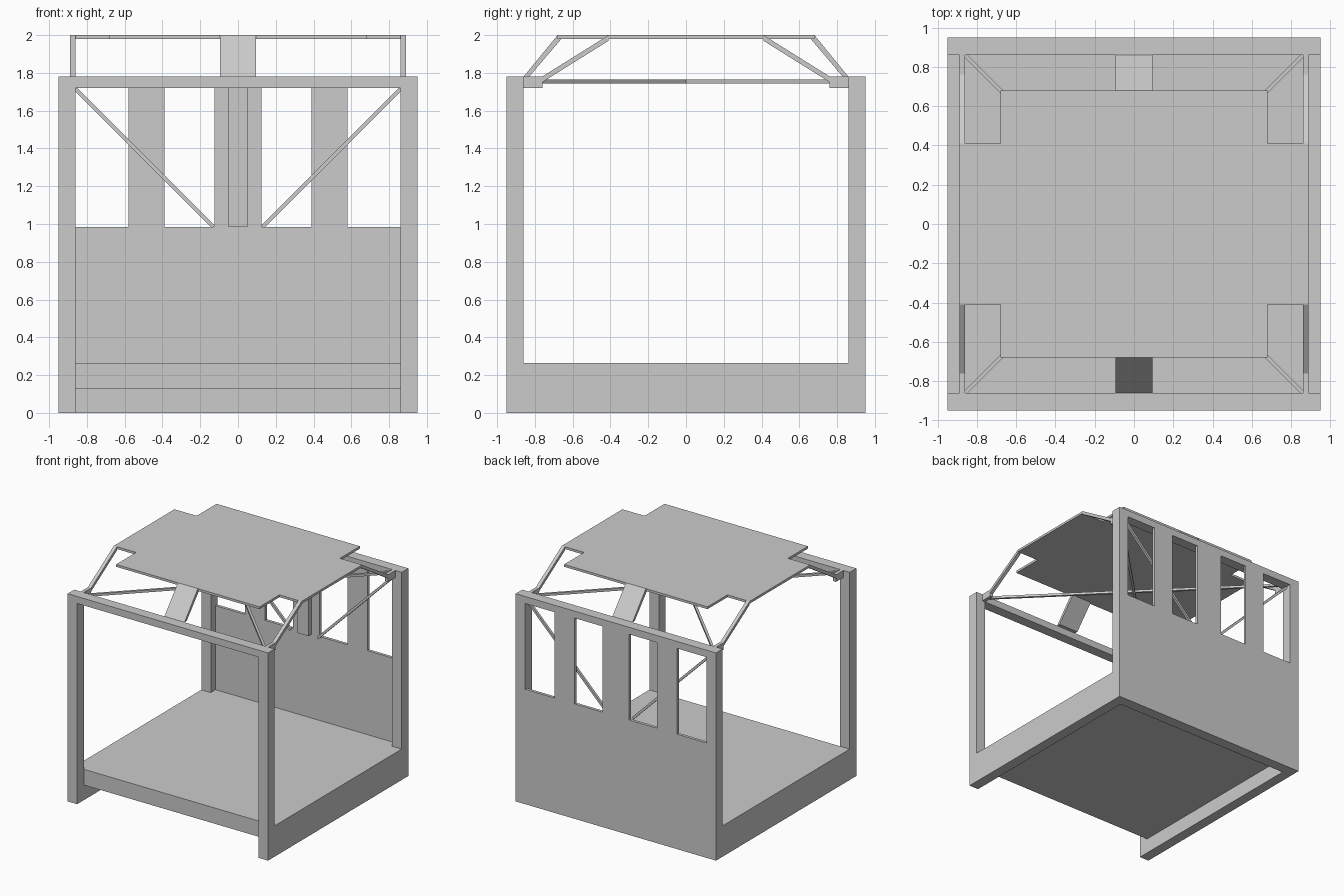
import bpy
from mathutils import Vector

cube = bpy.data.objects.get("Cube")
if cube:
    bpy.data.objects.remove(cube, do_unlink=True)

GREY = (0.6, 0.6, 0.6, 1.0)
mat = bpy.data.materials.new("plain grey")
mat.use_nodes = True
mat.diffuse_color = GREY
mat.node_tree.nodes["Principled BSDF"].inputs["Base Color"].default_value = GREY

OUT, INN = 0.95, 0.86      # outer and inner faces of the frame
EDGE = 0.89                # outer edge of roof wings and brackets
TOP, BEAM = 1.78, 1.72     # top and underside of the upper beams
SILL, DECK, UNDER = 0.985, 0.265, 0.13
WALL = 0.925               # inner face of the thin back wall


def prism(name, outline, depth):
    """Extrude a closed outline of 3D points along a depth vector."""
    n = len(outline)
    near = [Vector(p) for p in outline]
    far = [p + Vector(depth) for p in near]
    faces = [tuple(range(n)), tuple(range(2 * n - 1, n - 1, -1))]
    faces += [((i + 1) % n, i, n + i, n + (i + 1) % n) for i in range(n)]
    mesh = bpy.data.meshes.new(name)
    mesh.from_pydata(near + far, [], faces)
    mesh.materials.append(mat)
    # Make every normal point outward
    import bmesh
    bm = bmesh.new()
    bm.from_mesh(mesh)
    bmesh.ops.recalc_face_normals(bm, faces=bm.faces)
    bm.to_mesh(mesh)
    bm.free()
    obj = bpy.data.objects.new(name, mesh)
    bpy.context.collection.objects.link(obj)
    return obj


def box(name, x, y, z):
    """Box from three (start, end) ranges."""
    base = [(x[0], y[0], z[0]), (x[1], y[0], z[0]),
            (x[1], y[1], z[0]), (x[0], y[1], z[0])]
    return prism(name, base, (0, 0, z[1] - z[0]))


def rod(name, a, b, side, size=0.02):
    """Square rod from a to b; side fixes the cross-section direction."""
    a, b = Vector(a), Vector(b)
    u = Vector(side).normalized() * size / 2
    v = (b - a).cross(u).normalized() * size / 2
    return prism(name, [a + u + v, a - u + v, a - u - v, a + u - v], b - a)


def span(s, lo, hi):
    """Range mirrored to side s."""
    return tuple(sorted((s * lo, s * hi)))


# Base: floor slab between side rails and a rear sill beam
box("floor", (-INN, INN), (-INN, INN), (UNDER, DECK))
box("rear_sill_beam", (-INN, INN), (INN, WALL), (0, DECK))
box("rear_sill_lip", (-INN, INN), (INN - 0.005, INN), (0, UNDER))

# Corner posts, rails and upper beams
for s, side in ((1, "left"), (-1, "right")):
    box(f"{side}_rail", span(s, INN, OUT), (-INN, INN), (0, DECK))
    for t, end in ((1, "back"), (-1, "front")):
        box(f"{end}_{side}_post", span(s, INN, OUT), span(t, INN, OUT), (0, BEAM))
for t, end in ((1, "back"), (-1, "front")):
    box(f"{end}_beam", (-OUT, OUT), span(t, INN, OUT), (BEAM, TOP))

# Thin back wall with window pillars
box("back_wall", (-INN, INN), (WALL, OUT), (0, SILL))
box("middle_pillar", (-0.125, 0.125), (WALL, OUT), (SILL, BEAM))
box("middle_post", (-0.05, 0.05), (INN + 0.02, WALL), (DECK + 0.72, BEAM))
for s, side in ((1, "left"), (-1, "right")):
    box(f"{side}_pillar", span(s, 0.39, 0.58), (WALL, OUT), (SILL, BEAM))
    rod(f"{side}_wall_brace", (s * INN, 0.9, 1.715), (s * 0.13, 0.9, SILL), (0, 1, 0))

# Raised roof plate with side wings
quarter = [(0.68, 0.68), (0.68, 0.41), (EDGE, 0.41)]
half = quarter + [(x, -y) for x, y in reversed(quarter)]
plan = half + [(-x, -y) for x, y in half]
prism("roof", [(x, y, 1.98) for x, y in plan], (0, 0, 0.02))

# Sloping roof supports
for t, end in ((1, "back"), (-1, "front")):
    panel = [(0.86, TOP), (0.68, 2.0), (0.66, 1.98), (0.83, TOP)]
    prism(f"{end}_roof_panel", [(-0.095, t * y, z) for y, z in panel], (0.19, 0, 0))
    strut = [(0.77, 1.775), (0.41, 2.0), (0.41, 1.97), (0.77, 1.745)]
    for s, side in ((1, "left"), (-1, "right")):
        prism(f"{end}_{side}_strut", [(s * INN, t * y, z) for y, z in strut],
              (s * (EDGE - INN), 0, 0))
        box(f"{end}_{side}_bracket", span(s, INN, EDGE), span(t, 0.76, INN), (BEAM, TOP))

# Crossed horizontal rods under the roof
for s, side in ((1, "left"), (-1, "right")):
    rod(f"{side}_cross_rod", (s * INN, -INN, 1.755), (-s * INN, INN, 1.755), (0, 0, 1))
